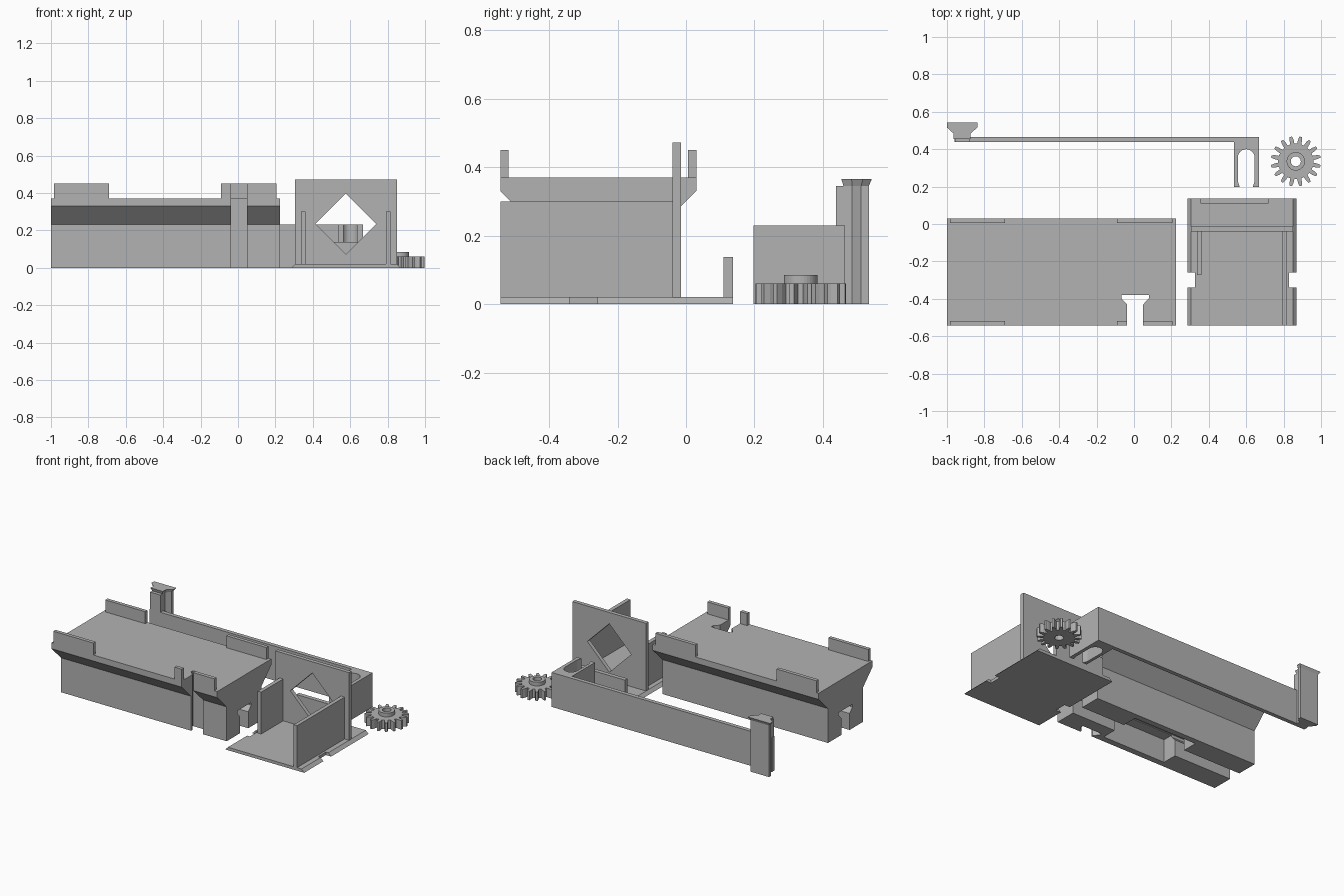
import bpy, bmesh
from math import sin, cos, pi, tau
from mathutils import Vector

cube = bpy.data.objects.get("Cube")
if cube:
    bpy.data.objects.remove(cube)

grey = bpy.data.materials.new("plain_grey")
grey.use_nodes = True
grey.diffuse_color = (0.45, 0.45, 0.45, 1)
grey.node_tree.nodes["Principled BSDF"].inputs["Base Color"].default_value = grey.diffuse_color

PLACE = {
    "x": lambda a, b, h: (h, a, b),
    "y": lambda a, b, h: (a, h, b),
    "z": lambda a, b, h: (a, b, h),
}


def prism(name, outline, axis, lo, hi, grow=0, centre=(0, 0)):
    """Extrude a 2D outline along an axis; grow widens the far end."""
    bm = bmesh.new()
    c = Vector(centre)
    wide = [c + (Vector(p) - c) * (1 + grow) for p in outline]
    near = [bm.verts.new(PLACE[axis](*p, lo)) for p in outline]
    far = [bm.verts.new(PLACE[axis](*p, hi)) for p in wide]
    bm.faces.new(near)
    bm.faces.new(far)
    n = len(near)
    for i in range(n):
        j = (i + 1) % n
        bm.faces.new((near[i], near[j], far[j], far[i]))
    bmesh.ops.recalc_face_normals(bm, faces=bm.faces)
    mesh = bpy.data.meshes.new(name)
    bm.to_mesh(mesh)
    bm.free()
    mesh.materials.append(grey)
    ob = bpy.data.objects.new(name, mesh)
    bpy.context.collection.objects.link(ob)
    return ob


def box(name, x0, x1, y0, y1, z0, z1):
    return prism(name, [(x0, y0), (x1, y0), (x1, y1), (x0, y1)], "z", z0, z1)


def cut(ob, *cutters):
    """Subtract the cutters and remove them."""
    for c in cutters:
        c.hide_render = True
        mod = ob.modifiers.new("cut", "BOOLEAN")
        mod.operation = "DIFFERENCE"
        mod.solver = "EXACT"
        mod.object = c
    bpy.context.view_layer.update()
    graph = bpy.context.evaluated_depsgraph_get()
    mesh = bpy.data.meshes.new_from_object(ob.evaluated_get(graph))
    ob.modifiers.clear()
    ob.data = mesh
    for c in cutters:
        bpy.data.objects.remove(c)


def mirrored(half, middle):
    """Complete a symmetric outline from its half, given as (offset, height)."""
    right = [(middle + u, v) for u, v in half]
    return right + [(middle - u, v) for u, v in reversed(half)]


def ring(x, y, r, n):
    return [(x + r * cos(tau * i / n), y + r * sin(tau * i / n)) for i in range(n)]


# Long block with flared upper edges
MID = -0.256
block = prism("block_body", mirrored([(0.185, 0), (0.185, 0.23), (0.286, 0.33), (0.286, 0.37)], MID),
              "x", -1, 0.225)


def front_slot():
    half = [(0.043, -0.6), (0.043, -0.43), (0.073, -0.398), (0.073, -0.38)]
    return prism("slot_cutter", mirrored(half, 0.006), "z", -0.1, 0.6)


channel = mirrored([(0.043, -0.1), (0.043, 0.11), (0.073, 0.142), (0.073, 0.16)], MID)
cut(block, front_slot(),
    prism("channel_cutter", channel, "x", -1.1, 0.3),
    box("pocket_cutter", -0.57, -0.1, -0.40, -0.11, -0.1, 0.155))

# Four raised tabs on the block
for side, y in (("front", -0.542), ("back", 0.006)):
    for end, x in (("right", -0.985), ("left", -0.09)):
        tab = box(f"{side}_{end}_tab", x, x + 0.295, y, y + 0.024, 0.365, 0.45)
        if (side, end) == ("front", "left"):
            cut(tab, front_slot())

# Carriage: base plate with sloped sides and edge notches
base = prism("carriage_base", mirrored([(0.292, 0), (0.272, 0.02)], 0.577), "y", -0.542, 0.137)
cut(base, box("notch_cutter", 0.2, 0.325, -0.34, -0.258, -0.1, 0.1),
    box("notch_cutter", 0.83, 0.95, -0.34, -0.258, -0.1, 0.1))
plate = box("carriage_plate", 0.305, 0.85, -0.04, -0.014, 0.01, 0.472)
cut(plate, prism("diamond_cutter", ring(0.577, 0.235, 0.162, 4), "y", -0.2, 0.2))
box("carriage_right_wall", 0.336, 0.362, -0.272, -0.035, 0.01, 0.3)
box("carriage_left_wall", 0.79, 0.816, -0.542, -0.035, 0.01, 0.3)
box("carriage_back_lip", 0.355, 0.718, 0.109, 0.137, 0.01, 0.137)

# Long bar with a slotted arm
box("long_bar", -0.96, 0.54, 0.438, 0.465, 0, 0.23)
arm = box("bar_arm", 0.535, 0.668, 0.197, 0.465, 0, 0.23)
arch = [(0.6 + 0.045 * cos(pi * i / 16), 0.355 + 0.045 * sin(pi * i / 16)) for i in range(17)]
throat = [(0.555, 0.23), (0.565, 0.197), (0.565, 0.1), (0.635, 0.1), (0.635, 0.197), (0.645, 0.23)]
cut(arm, prism("arm_slot_cutter", arch + throat, "z", -0.1, 0.4))

# Upright key at the end of the bar
box("key_backing", -0.957, -0.88, 0.438, 0.465, 0, 0.345)
key = mirrored([(0.038, 0.46), (0.038, 0.485), (0.068, 0.512), (0.068, 0.534)], -0.919)
prism("key_post", key, "z", 0, 0.345)
prism("key_cap", key, "z", 0.345, 0.365, 0.2, (-0.919, 0.49))

# Gear with hub and bore
GX, GY, TEETH = 0.865, 0.335, 16
outline = []
for t in range(TEETH):
    for step, r in ((-0.30, 0.095), (-0.24, 0.115), (-0.12, 0.134),
                    (0.12, 0.134), (0.24, 0.115), (0.30, 0.095)):
        a = tau * (t + 0.5 + step) / TEETH
        outline.append((GX + r * cos(a), GY + r * sin(a)))
gear = prism("gear_teeth", outline, "z", 0, 0.06)
hub = prism("gear_hub", ring(GX, GY, 0.049, 32), "z", 0.06, 0.085)
for part in (gear, hub):
    cut(part, prism("bore_cutter", ring(GX, GY, 0.027, 16), "z", -0.1, 0.2))
